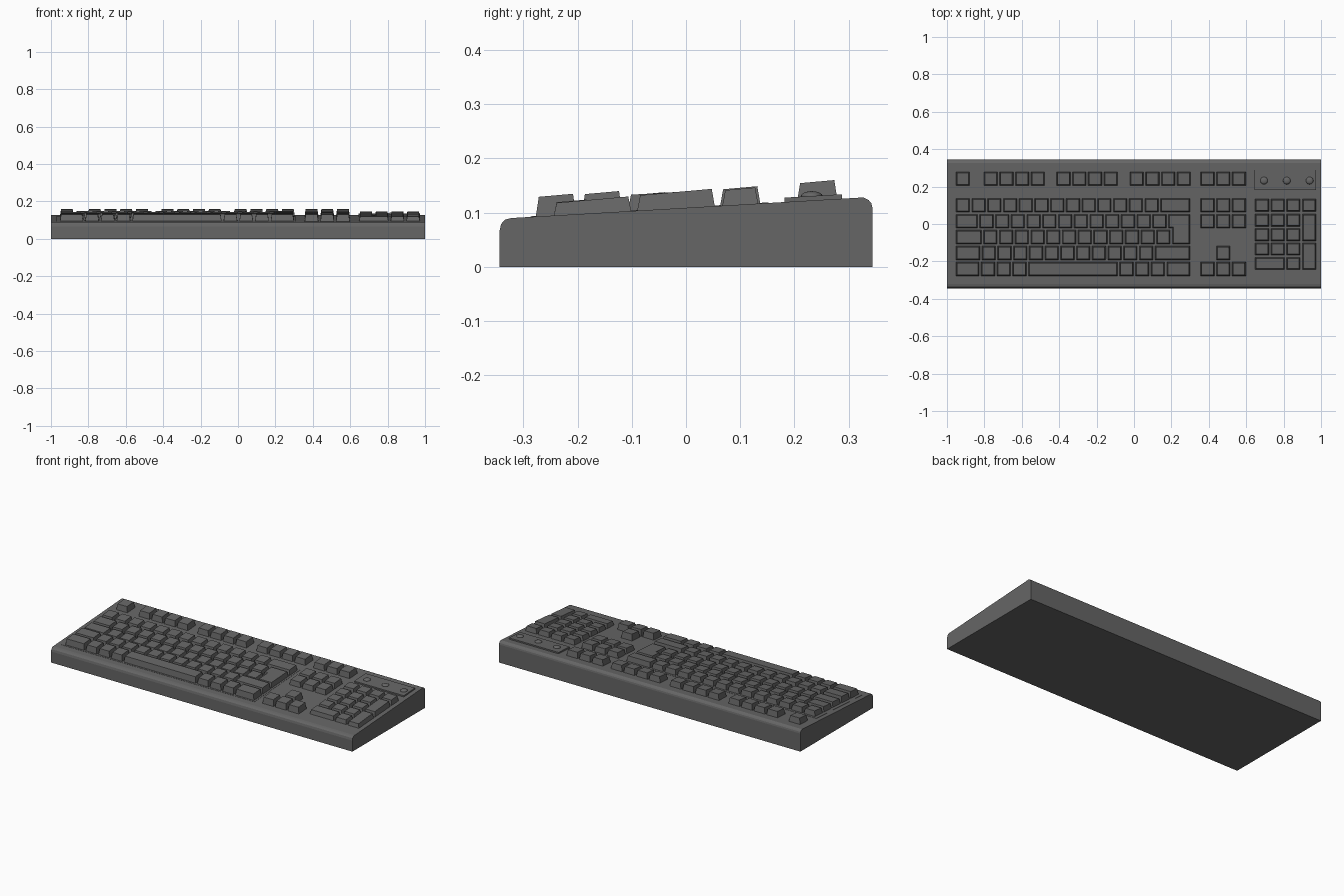
import bpy, bmesh
from mathutils import Vector

cube = bpy.data.objects.get("Cube")
if cube:
    bpy.data.objects.remove(cube)

grey = bpy.data.materials.new("dark_grey_plastic")
grey.use_nodes = True
colour = (0.133, 0.133, 0.133, 1)
grey.diffuse_color = colour
grey.node_tree.nodes["Principled BSDF"].inputs["Base Color"].default_value = colour

U = 0.0841          # key pitch across
V = 0.085           # key pitch in depth
GAP = 0.005         # half the gap between keys
LEFT = -0.957       # left edge of the main block
ROWS = [0.1 - i * V for i in range(5)]


def deck(y):
    """Height of the sloping case top."""
    return 0.109 + 0.0586 * y


def finish(bm, name):
    bmesh.ops.recalc_face_normals(bm, faces=bm.faces)
    mesh = bpy.data.meshes.new(name)
    bm.to_mesh(mesh)
    bm.free()
    mesh.materials.append(grey)
    ob = bpy.data.objects.new(name, mesh)
    bpy.context.collection.objects.link(ob)
    return ob


def offset(outline, t):
    """Shift a counter-clockwise right-angled outline inward by t."""
    pts = [Vector(p) for p in outline]
    result = []
    for i, p in enumerate(pts):
        a = (p - pts[i - 1]).normalized()
        b = (pts[(i + 1) % len(pts)] - p).normalized()
        result.append(p + t * Vector((-a.y - b.y, a.x + b.x)))
    return result


def add_prism(bm, outline, height, taper=0.0, tilt=0.0):
    """Tapered block that stands on the sloping deck."""
    mid = sum(p[1] for p in outline) / len(outline)
    low = [bm.verts.new((x, y, deck(y) - 0.003)) for x, y in outline]
    top = [bm.verts.new((x, y, deck(y) + height + tilt * (y - mid)))
           for x, y in offset(outline, taper)]
    bm.faces.new(low[::-1])
    bm.faces.new(top)
    n = len(low)
    for i in range(n):
        j = (i + 1) % n
        bm.faces.new((low[i], low[j], top[j], top[i]))


def rect(x0, x1, y0, y1):
    return [(x0, y0), (x1, y0), (x1, y1), (x0, y1)]


def add_key(bm, x0, x1, y, height, depth=V):
    box = rect(x0, x1, y - depth / 2, y + depth / 2)
    add_prism(bm, offset(box, GAP), height, 0.006, 0.03)


def add_row(bm, start, widths, y, height):
    x = LEFT + start * U
    for w in widths:
        add_key(bm, x, x + w * U, y, height)
        x += w * U


# Case: wedge profile with rounded front and back edges
profile = [(-0.344, 0), (0.344, 0), (0.344, 0.108), (0.342, 0.117), (0.337, 0.123),
           (0.327, 0.128), (-0.322, 0.09), (-0.334, 0.087), (-0.341, 0.079),
           (-0.344, 0.066)]
bm = bmesh.new()
side = bm.faces.new([bm.verts.new((-1, y, z)) for y, z in profile])
ext = bmesh.ops.extrude_face_region(bm, geom=[side])
bmesh.ops.translate(bm, vec=(2, 0, 0),
                    verts=[v for v in ext["geom"] if isinstance(v, bmesh.types.BMVert)])
finish(bm, "case")

# Thin bed beneath the main block
bm = bmesh.new()
add_prism(bm, rect(-0.972, 0.31, -0.287, 0.152), 0.001)
finish(bm, "key_bed")

# Main typing block
bm = bmesh.new()
layout = [([1] * 13 + [2], 0.031),
          ([1.5] + [1] * 12, 0.030),
          ([1.75] + [1] * 12, 0.030),
          ([1.65] + [1] * 11 + [2.35], 0.036),
          ([1.6, 1, 1, 1, 5.8, 1, 1, 1, 1.6], 0.037)]
for y, (widths, height) in zip(ROWS, layout):
    add_row(bm, 0, widths, y, height)
finish(bm, "main_keys")

# Two-row enter key with a step on its left
bm = bmesh.new()
right, upper, step = LEFT + 15 * U, LEFT + 13.5 * U, LEFT + 13.75 * U
top, middle, bottom = ROWS[1] + V / 2, ROWS[1] - V / 2, ROWS[2] - V / 2
add_prism(bm, offset([(step, bottom), (right, bottom), (right, top), (upper, top),
                      (upper, middle), (step, middle)], GAP), 0.030, 0.006)
finish(bm, "enter_key")

# Function row
bm = bmesh.new()
add_row(bm, 0, [1], 0.242, 0.034)
for start in (1.77, 6.4, 11.05):
    add_row(bm, start, [1] * 4, 0.242, 0.034)
finish(bm, "function_keys")

# Navigation cluster and arrows
bm = bmesh.new()
columns = [0.393, 0.477, 0.561]
for y, height, used in ((0.242, 0.034, columns), (ROWS[0], 0.031, columns),
                        (ROWS[1], 0.030, columns), (ROWS[3], 0.037, columns[1:2]),
                        (ROWS[4], 0.037, columns)):
    for x in used:
        add_key(bm, x - U / 2, x + U / 2, y, height)
finish(bm, "navigation_keys")

# Number pad, with rows closer together
bm = bmesh.new()
P, NX = 0.077, 0.642
pad_rows = [0.1] + [0.02 - i * P for i in range(4)]
for r, y in enumerate(pad_rows):
    height = 0.029 - 0.001 * r
    for c in range(4 if r == 0 else 3):
        if r == 4 and c == 0:
            add_key(bm, NX, NX + 2 * U, y, height, P)
        elif r < 4 or c == 2:
            add_key(bm, NX + c * U, NX + (c + 1) * U, y, height, P)
for r, height in ((1, 0.030), (3, 0.025)):
    add_key(bm, NX + 3 * U, NX + 4 * U, pad_rows[r] - P / 2, height, 2 * P)
finish(bm, "number_pad_keys")

# Indicator panel with three domed lamps
bm = bmesh.new()
add_prism(bm, rect(0.645, 0.973, 0.182, 0.288), 0.008)
finish(bm, "indicator_panel")
for i in range(3):
    x, y = 0.695 + 0.122 * i, 0.232
    bm = bmesh.new()
    bmesh.ops.create_uvsphere(bm, u_segments=20, v_segments=10, radius=0.02)
    bmesh.ops.scale(bm, vec=(1, 1, 0.45), verts=bm.verts)
    bmesh.ops.translate(bm, vec=(x, y, deck(y) + 0.008), verts=bm.verts)
    for f in bm.faces:
        f.smooth = True
    finish(bm, f"indicator_lamp_{i + 1}")
